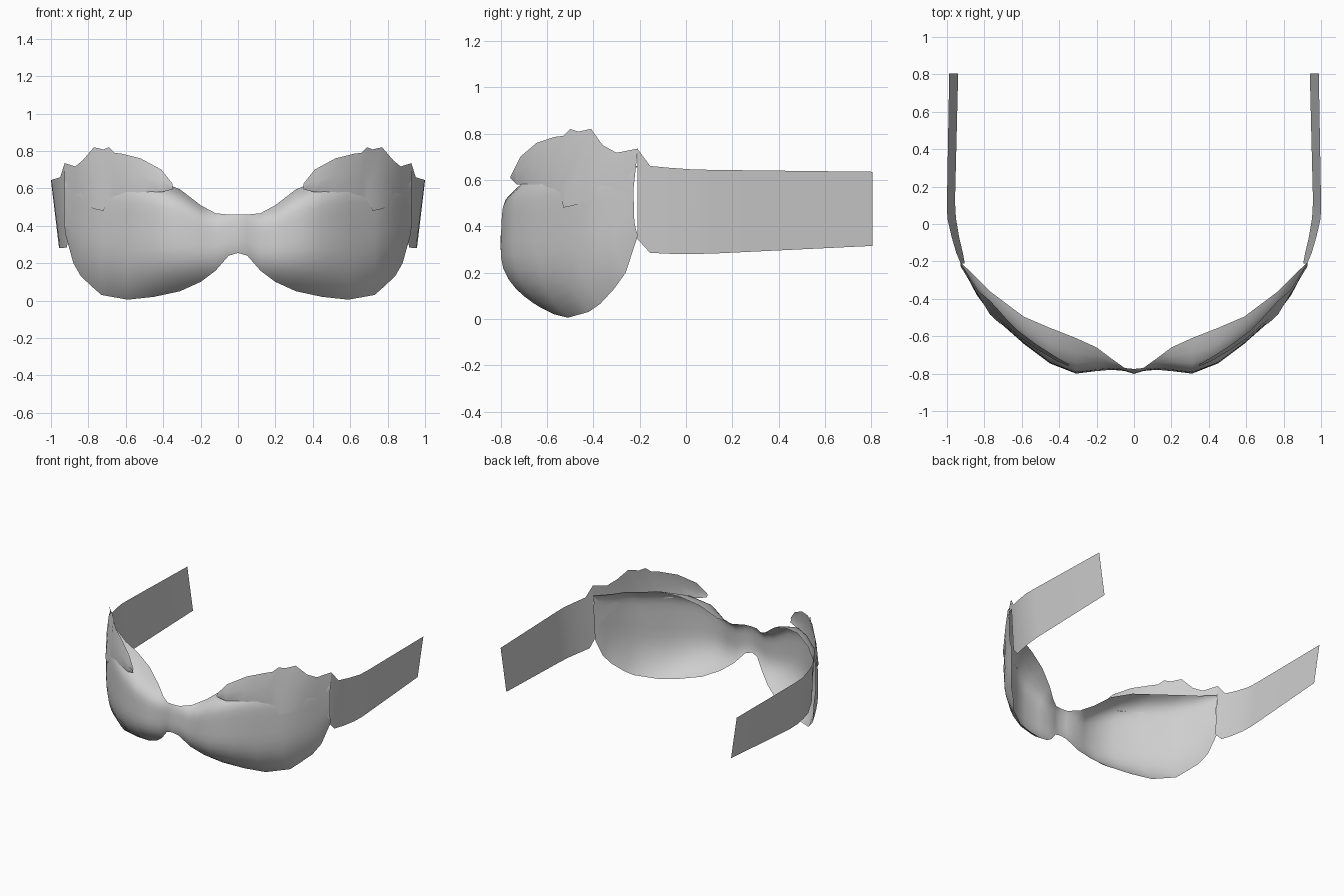
import bpy
import math

grey = bpy.data.materials.new("soft grey")
grey.diffuse_color = (0.62, 0.62, 0.62, 1)


def sheet(name, columns):
    """Open sheet from columns of points (listed bottom to top), mirrored in x."""
    rows = len(columns[0])
    verts = [p for col in columns for p in col]
    faces = []
    for i in range(len(columns) - 1):
        for j in range(rows - 1):
            a = i * rows + j
            faces.append((a, a + rows, a + rows + 1, a + 1))
    mesh = bpy.data.meshes.new(name)
    mesh.from_pydata(verts, [], faces)
    mesh.materials.append(grey)
    obj = bpy.data.objects.new(name, mesh)
    bpy.context.collection.objects.link(obj)
    mirror = obj.modifiers.new("mirror", 'MIRROR')
    mirror.merge_threshold = 0.002
    bpy.ops.object.select_all(action='DESELECT')
    obj.select_set(True)
    bpy.context.view_layer.objects.active = obj
    bpy.ops.object.shade_smooth_by_angle(angle=math.radians(50))
    return obj


def lerp(a, b, t):
    return a + (b - a) * t


# Eye cups and nose bridge: x, bottom z, bottom y, top z, top y, middle y
stations = [
    (0.00, .255, -.790, .460, -.775, -.800),
    (0.05, .24, -.780, .460, -.770, -.785),
    (0.12, .16, -.740, .467, -.720, -.778),
    (0.20, .10, -.690, .510, -.660, -.785),
    (0.31, .05, -.630, .595, -.610, -.800),
    (0.45, .02, -.570, .650, -.555, -.745),
    (0.59, .005, -.510, .670, -.495, -.640),
    (0.73, .03, -.420, .670, -.390, -.515),
    (0.77, .065, -.370, .670, -.360, -.475),
    (0.84, .13, -.310, .660, -.290, -.380),
    (0.88, .20, -.260, .660, -.250, -.305),
    (0.925, .36, -.208, .660, -.208, -.228),
]
ROWS = 16
cups = []
for x, zb, yb, zt, yt, ym in stations:
    col = []
    # the top folds back into a ledge away from the nose
    top_power = lerp(3, 8, min(1, x / 0.35))
    for j in range(ROWS + 1):
        t = 0.5 - 0.5 * math.cos(math.pi * j / ROWS)
        bulge = 1 - abs(2 * t - 1) ** (top_power if t > 0.5 else 2.6)
        y = lerp(yb, yt, t) + (ym - (yb + yt) / 2) * bulge
        col.append((x, y, lerp(zb, zt, t)))
    cups.append(col)
sheet("eye_cups", cups)

# Ragged brow flange rising out of the cups: x, top z, top y, bottom z, bottom y
brow = [
    (0.35, .625, -.750, .595, -.745),
    (0.41, .700, -.715, .580, -.730),
    (0.52, .760, -.645, .580, -.670),
    (0.62, .785, -.570, .570, -.600),
    (0.66, .790, -.530, .560, -.565),
    (0.69, .820, -.500, .540, -.540),
    (0.72, .808, -.465, .480, -.530),
    (0.77, .820, -.410, .490, -.484),
    (0.83, .750, -.360, .520, -.385),
    (0.87, .717, -.300, .500, -.315),
    (0.927, .735, -.208, .380, -.222),
]
flange = []
for x, zt, yt, zb, yb in brow:
    ym = lerp(yb, yt, 0.5) - 0.012
    flange.append([(x, yb, zb), (x, ym, lerp(zb, zt, .5)), (x, yt, zt)])
sheet("brow_flange", flange)

# Side straps, leaning in slightly at the bottom: y, bottom x, bottom z, top x, top z
strap = [
    (-.21, .905, .345, .927, .735),
    (-.155, .915, .285, .950, .660),
    (-.07, .935, .281, .975, .652),
    (0.03, .952, .280, .998, .645),
    (0.12, .957, .282, 1.00, .643),
    (0.805, .940, .315, .988, .635),
]
sheet("side_straps", [[(xb, y, zb), (xt, y, zt)] for y, xb, zb, xt, zt in strap])
